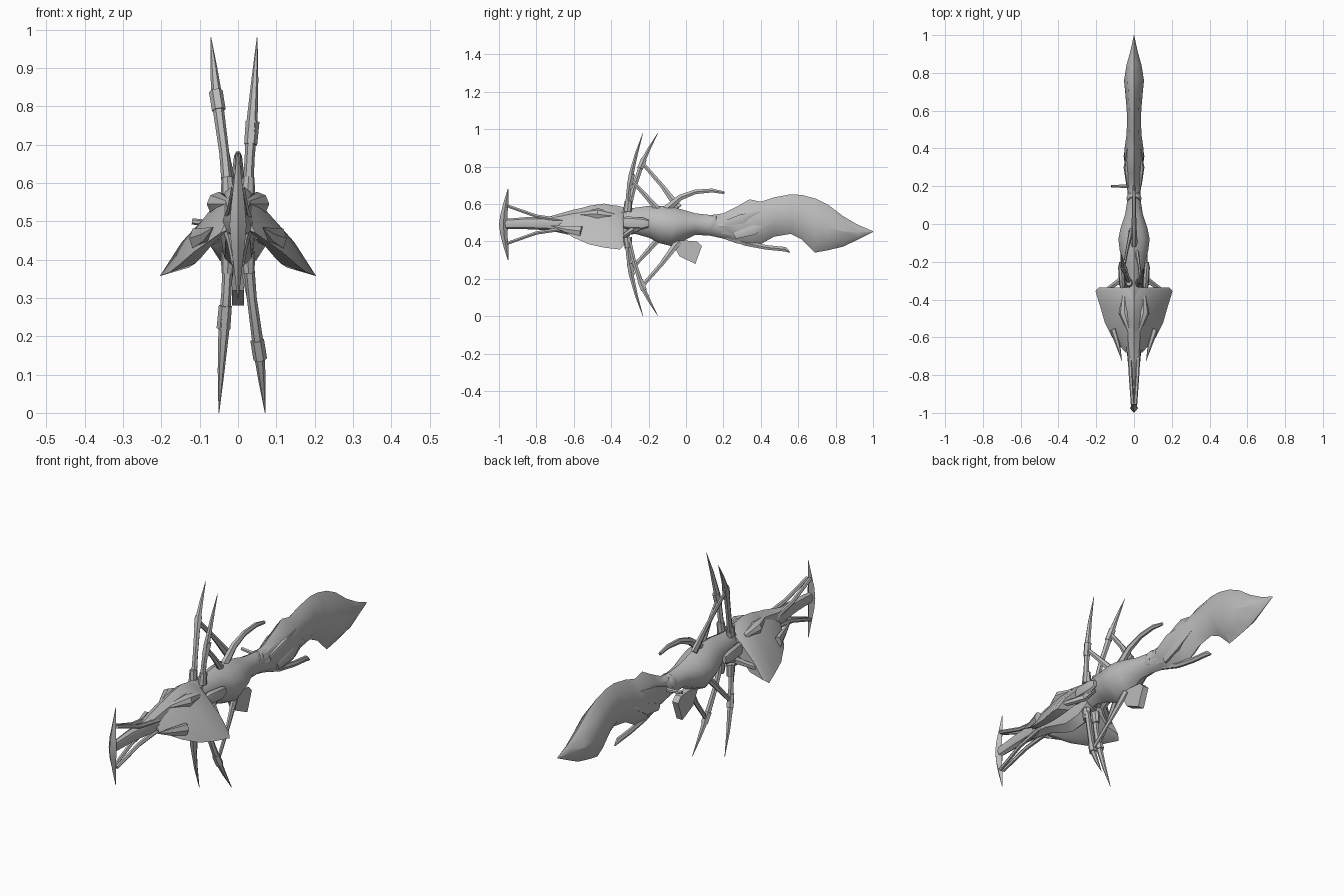
import bpy, bmesh, math
from mathutils import Vector

grey = bpy.data.materials.new("hull_grey")
grey.diffuse_color = (0.5, 0.5, 0.5, 1)


def finish(name, bm, angle=35):
    bmesh.ops.recalc_face_normals(bm, faces=bm.faces[:])
    me = bpy.data.meshes.new(name)
    bm.to_mesh(me)
    bm.free()
    me.materials.append(grey)
    me.polygons.foreach_set("use_smooth", [True] * len(me.polygons))
    me.set_sharp_from_angle(angle=math.radians(angle))
    ob = bpy.data.objects.new(name, me)
    bpy.context.collection.objects.link(ob)
    return ob


def skin(name, rings, angle=35):
    """Join equal-length rings of points and cap both ends."""
    bm = bmesh.new()
    rows = [[bm.verts.new(p) for p in r] for r in rings]
    n = len(rows[0])
    for a, b in zip(rows, rows[1:]):
        for i in range(n):
            j = (i + 1) % n
            bm.faces.new((a[i], a[j], b[j], b[i]))
    bm.faces.new(rows[0])
    bm.faces.new(rows[-1][::-1])
    return finish(name, bm, angle)


def hull(name, stations, sides=10, power=1.0, angle=35):
    """Loft along y; station = y, bottom z, top z, half width."""
    def sg(v):
        return math.copysign(abs(v) ** power, v)
    rings = []
    for y, lo, hi, w in stations:
        ts = [2 * math.pi * i / sides for i in range(sides)]
        rings.append([(w * sg(math.sin(t)), y,
                       (lo + hi) / 2 + (hi - lo) / 2 * sg(math.cos(t))) for t in ts])
    return skin(name, rings, angle)


def tube(name, pts, radii, sides=6, flat=1.0):
    """Tapered rod through points; flat scales its thickness in x."""
    pts = [Vector(p) for p in pts]
    rings = []
    for i, p in enumerate(pts):
        d = (pts[min(i + 1, len(pts) - 1)] - pts[max(i - 1, 0)]).normalized()
        ref = Vector((1, 0, 0)) if abs(d.x) < 0.9 else Vector((0, 0, 1))
        v = d.cross(ref).normalized()
        u = v.cross(d)
        rings.append([p + radii[i] * (u * flat * math.cos(t) + v * math.sin(t))
                      for t in [2 * math.pi * k / sides for k in range(sides)]])
    return skin(name, rings)


# Prow: crescent blade, rings stacked in z
prow = [(0.30, -0.953, -0.949, 0.002), (0.38, -0.978, -0.95, 0.011),
        (0.44, -0.993, -0.955, 0.018), (0.49, -1.0, -0.95, 0.022),
        (0.54, -0.993, -0.955, 0.018), (0.60, -0.978, -0.95, 0.011),
        (0.68, -0.953, -0.949, 0.002)]
skin("prow_blade", [[(0, f, z), (w, (f + b) / 2, z), (0, b, z), (-w, (f + b) / 2, z)]
                    for z, f, b, w in prow])
for s in (1, -1):
    for q in (1, -1):
        tube("prow_strut", [(0.008 * s, -0.955, 0.49 + q * 0.10),
                            (0.018 * s, -0.80, 0.49 + q * 0.045),
                            (0.025 * s, -0.64, 0.49 + q * 0.02)], [0.009, 0.01, 0.012])

# Neck and forward body
hull("neck", [(-0.97, 0.465, 0.52, 0.015), (-0.85, 0.465, 0.53, 0.022),
              (-0.74, 0.46, 0.53, 0.032), (-0.60, 0.43, 0.57, 0.045),
              (-0.45, 0.37, 0.60, 0.05), (-0.36, 0.38, 0.59, 0.05),
              (-0.30, 0.43, 0.57, 0.045)], 8)

# Hood: swept shell drooping to both sides
hood = [(-0.68, 0.542, 0.045, 0.47), (-0.60, 0.565, 0.115, 0.42),
        (-0.52, 0.59, 0.155, 0.385), (-0.44, 0.602, 0.178, 0.367),
        (-0.355, 0.585, 0.204, 0.357), (-0.335, 0.57, 0.185, 0.375)]
rings = []
for y, top, w, edge in hood:
    d = top - edge
    outer = [(0.0, 0.0), (0.18, 0.10), (0.42, 0.32), (0.72, 0.61), (1.0, 1.0)]
    inner = [(0.62, 0.90), (0.32, 0.60), (0.0, 0.42)]
    half = outer + inner
    right = [(w * a, y, top - d * b) for a, b in half]
    left = [(-x, yy, z) for x, yy, z in right[-2:0:-1]]
    rings.append(right + left)
skin("hood", rings, 40)
for s in (1, -1):
    tube("hood_fang", [(0.11 * s, -0.56, 0.455), (0.085 * s, -0.64, 0.465),
                       (0.064 * s, -0.725, 0.485)], [0.03, 0.02, 0.001], 6, 0.6)
    tube("hood_lobe", [(0.02 * s, -0.58, 0.545), (0.05 * s, -0.47, 0.545),
                       (0.05 * s, -0.38, 0.535)], [0.01, 0.032, 0.015], 8)
    # Side pods behind the hood
    tube("side_pod", [(0.06 * s, -0.345, 0.50), (0.062 * s, -0.32, 0.50),
                      (0.068 * s, -0.23, 0.495), (0.068 * s, -0.20, 0.495)],
         [0.022, 0.034, 0.032, 0.02], 8, 0.5)
    tube("hood_brace", [(0.14 * s, -0.345, 0.42), (0.06 * s, -0.29, 0.46),
                        (0.05 * s, -0.22, 0.48)], [0.012, 0.018, 0.012])

# Middle hull
hull("middle_hull", [(-0.34, 0.43, 0.575, 0.045), (-0.27, 0.44, 0.58, 0.055),
                     (-0.20, 0.42, 0.59, 0.062), (-0.14, 0.39, 0.59, 0.08),
                     (-0.08, 0.375, 0.585, 0.088), (-0.02, 0.40, 0.57, 0.075),
                     (0.05, 0.435, 0.55, 0.05), (0.14, 0.43, 0.54, 0.035),
                     (0.22, 0.41, 0.55, 0.035)], 10, 1.15)
# Waist rings, slightly tilted
for y, r, t in ((-0.03, 0.064, 0.012), (0.03, 0.058, -0.015),
                (0.085, 0.057, 0.012), (0.135, 0.056, -0.01)):
    tube("waist_ring", [(0, y - 0.016, 0.492 - t), (0, y, 0.492),
                        (0, y + 0.016, 0.492 + t)], [r - 0.008, r, r - 0.008], 12, 0.72)

# Tail: thin sickle-shaped hull
hull("tail", [(0.13, 0.43, 0.54, 0.03), (0.20, 0.415, 0.55, 0.038),
              (0.27, 0.39, 0.585, 0.045), (0.34, 0.378, 0.625, 0.05),
              (0.40, 0.385, 0.612, 0.05), (0.47, 0.425, 0.635, 0.04),
              (0.56, 0.44, 0.652, 0.036), (0.62, 0.41, 0.648, 0.04),
              (0.69, 0.34, 0.63, 0.046), (0.76, 0.353, 0.595, 0.053),
              (0.84, 0.372, 0.535, 0.04), (0.92, 0.41, 0.488, 0.018),
              (1.0, 0.45, 0.455, 0.001)], 8, 1.25, 28)
for s in (1, -1):
    for y, z in ((0.32, 0.52), (0.38, 0.46)):
        tube("tail_scale", [(0.03 * s, y - 0.12, z - 0.03), (0.04 * s, y - 0.02, z),
                            (0.036 * s, y + 0.08, z + 0.04)], [0.02, 0.03, 0.002], 6, 0.5)

# Spines: upper pair, repeated half a turn around the long axis
for q, tag in ((1, "upper"), (-1, "lower")):
    def at(x, y, z):
        return (q * x, y, 0.49 + q * (z - 0.49))
    tube(tag + "_front_spine", [at(0.025, -0.315, 0.56), at(0.03, -0.308, 0.66),
                                at(0.036, -0.295, 0.75), at(0.044, -0.265, 0.87),
                                at(0.05, -0.23, 0.98)], [0.015, 0.013, 0.015, 0.009, 0.001])
    tube(tag + "_rear_spine", [at(-0.025, -0.31, 0.56), at(-0.036, -0.28, 0.68),
                               at(-0.055, -0.235, 0.82), at(-0.063, -0.195, 0.90),
                               at(-0.071, -0.15, 0.98)], [0.015, 0.013, 0.015, 0.009, 0.001])
    tube(tag + "_front_elbow", [at(0.033, -0.302, 0.70), at(0.038, -0.288, 0.76)],
         [0.017, 0.018])
    tube(tag + "_rear_elbow", [at(-0.05, -0.245, 0.79), at(-0.058, -0.225, 0.84)],
         [0.018, 0.018])
    for x in (0.025, -0.025):
        tube(tag + "_spine_collar", [at(x, -0.313, 0.56), at(x * 1.1, -0.308, 0.615)],
             [0.024, 0.02], 8, 0.8)
    # Stays running back down to the hull
    tube(tag + "_rear_stay", [at(-0.055, -0.235, 0.82), at(-0.035, -0.13, 0.70),
                              at(-0.015, -0.04, 0.58)], [0.011, 0.013, 0.022], 6, 0.6)
    tube(tag + "_front_stay", [at(0.035, -0.30, 0.735), at(0.028, -0.23, 0.66),
                               at(0.015, -0.15, 0.57)], [0.011, 0.013, 0.018], 6, 0.6)

# Keel plate under the middle hull
keel = [(-0.08, 0.41), (-0.035, 0.32), (0.05, 0.28), (0.085, 0.375), (0.06, 0.40)]
skin("keel_plate", [[(x, y, z) for y, z in keel] for x in (-0.016, 0.016)])

# Upper and lower feelers, and a side peg
tube("upper_feeler", [(0, -0.12, 0.56), (0, -0.03, 0.635), (0, 0.05, 0.665),
                      (0, 0.14, 0.672), (0, 0.205, 0.66)],
     [0.024, 0.018, 0.014, 0.012, 0.008], 6, 0.8)
tube("lower_feeler", [(0, 0.22, 0.43), (0, 0.32, 0.39), (0, 0.43, 0.368),
                      (0, 0.53, 0.358), (0, 0.555, 0.342)],
     [0.02, 0.016, 0.014, 0.014, 0.004], 6, 0.8)
tube("side_peg", [(0, 0.2, 0.49), (-0.08, 0.2, 0.495), (-0.12, 0.2, 0.5)],
     [0.012, 0.009, 0.008])
